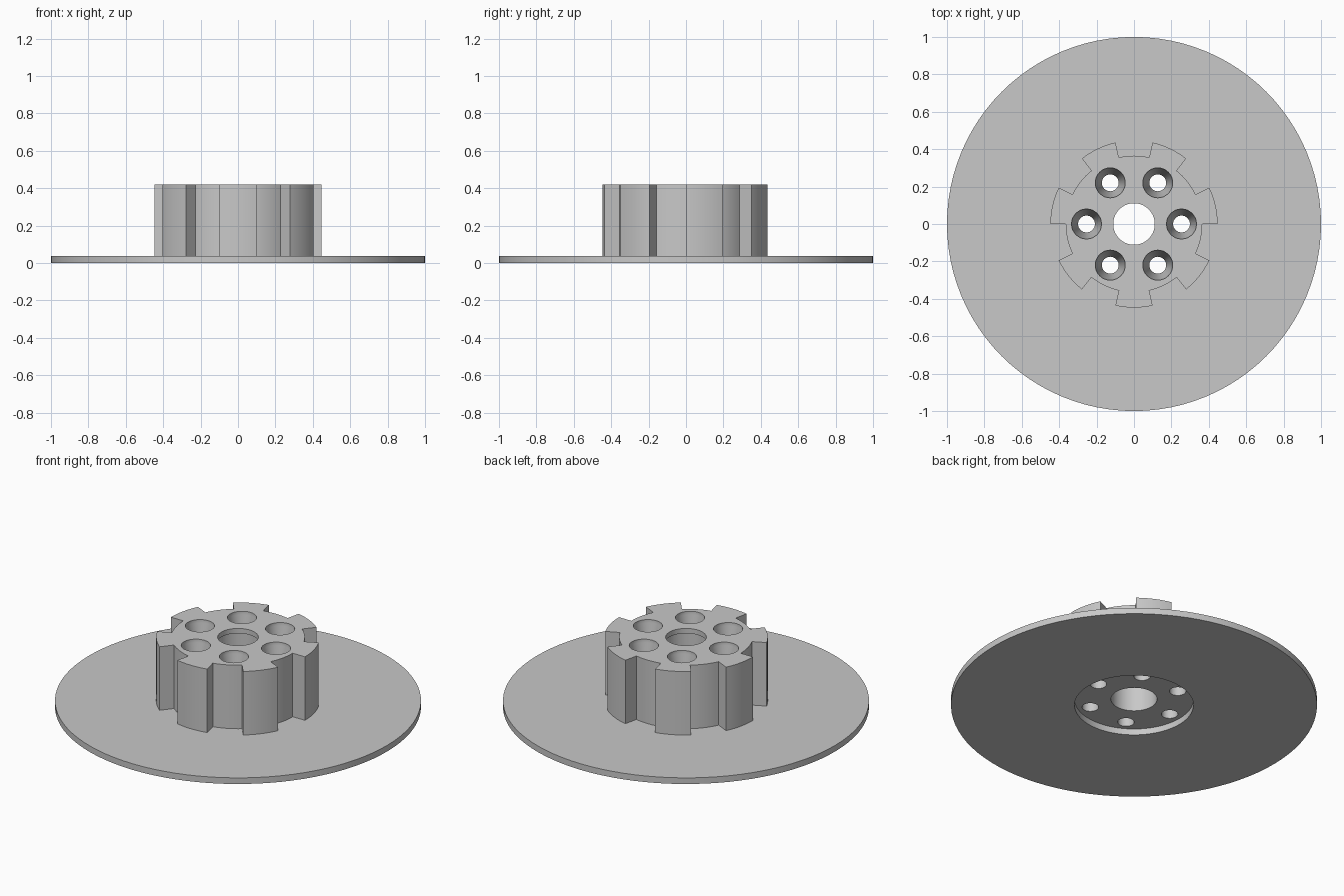
import bpy, bmesh
from math import sin, cos, pi, radians

cube = bpy.data.objects.get("Cube")
if cube:
    bpy.data.objects.remove(cube)

PLATE, TOP = 0.037, 0.42      # plate thickness, top of hub
TEETH, BOLTS = 7, 6

grey = bpy.data.materials.new("light_grey")
grey.use_nodes = True
grey.diffuse_color = (0.58, 0.58, 0.58, 1)
grey.node_tree.nodes["Principled BSDF"].inputs["Base Color"].default_value = (0.58, 0.58, 0.58, 1)


def revolve(bm, profile, segments, x=0, y=0):
    """Turn a closed (radius, height) profile about a vertical axis at x, y."""
    verts = [bm.verts.new((x + r, y, z)) for r, z in profile]
    edges = [bm.edges.new((a, b)) for a, b in zip(verts, verts[1:] + verts[:1])]
    bmesh.ops.spin(bm, geom=verts + edges, cent=(x, y, 0), axis=(0, 0, 1),
                   angle=2 * pi, steps=segments, use_merge=False)
    bmesh.ops.remove_doubles(bm, verts=bm.verts[:], dist=1e-5)


def finish(bm, name):
    bmesh.ops.dissolve_degenerate(bm, edges=bm.edges[:], dist=1e-6)
    # drop the leftover zero-area strip edges along the axis
    bmesh.ops.delete(bm, geom=[e for e in bm.edges if not e.link_faces], context='EDGES')
    bmesh.ops.recalc_face_normals(bm, faces=bm.faces[:])
    mesh = bpy.data.meshes.new(name)
    bm.to_mesh(mesh)
    bm.free()
    mesh.materials.append(grey)
    ob = bpy.data.objects.new(name, mesh)
    bpy.context.collection.objects.link(ob)
    return ob


def smooth(ob):
    bpy.ops.object.select_all(action='DESELECT')
    ob.select_set(True)
    bpy.context.view_layer.objects.active = ob
    bpy.ops.object.shade_smooth_by_angle(angle=radians(25))


# Thin round plate with a wide opening under the hub
bm = bmesh.new()
revolve(bm, [(0.325, 0), (1, 0), (1, PLATE), (0.325, PLATE)], 96)
plate = finish(bm, "base_plate")
smooth(plate)

# Hub: toothed outline, alternating tooth and gap arcs, pushed upward
bm = bmesh.new()
outline = []
arc, steps = pi / TEETH, 8
for i in range(TEETH * 2):
    radius = 0.447 if i % 2 == 0 else 0.365
    for k in range(steps + 1):
        a = -pi / 2 + arc * (i - 0.5 + k / steps)
        outline.append(bm.verts.new((radius * cos(a), radius * sin(a), PLATE)))
base = bm.faces.new(outline)
top = bmesh.ops.extrude_face_region(bm, geom=[base], use_keep_orig=True)
bmesh.ops.translate(bm, vec=(0, 0, TOP - PLATE),
                    verts=[g for g in top["geom"] if isinstance(g, bmesh.types.BMVert)])
hub = finish(bm, "toothed_hub")

# Bores: stepped centre hole and a ring of countersunk bolt holes
bm = bmesh.new()
revolve(bm, [(0, -0.1), (0.126, -0.1), (0.126, TOP - 0.03), (0.111, TOP - 0.03),
             (0.111, 0.6), (0, 0.6)], 48)
for i in range(BOLTS):
    a = 2 * pi * i / BOLTS
    revolve(bm, [(0, -0.1), (0.045, -0.1), (0.045, TOP - 0.14), (0.08, TOP - 0.02),
                 (0.08, 0.6), (0, 0.6)], 32, 0.254 * cos(a), 0.254 * sin(a))
cutter = finish(bm, "bore_cutter")
cutter.hide_render = True

cut = hub.modifiers.new("bores", 'BOOLEAN')
cut.operation, cut.solver, cut.object = 'DIFFERENCE', 'EXACT', cutter
bpy.context.view_layer.objects.active = hub
bpy.ops.object.modifier_apply(modifier=cut.name)
bpy.data.objects.remove(cutter)
smooth(hub)
